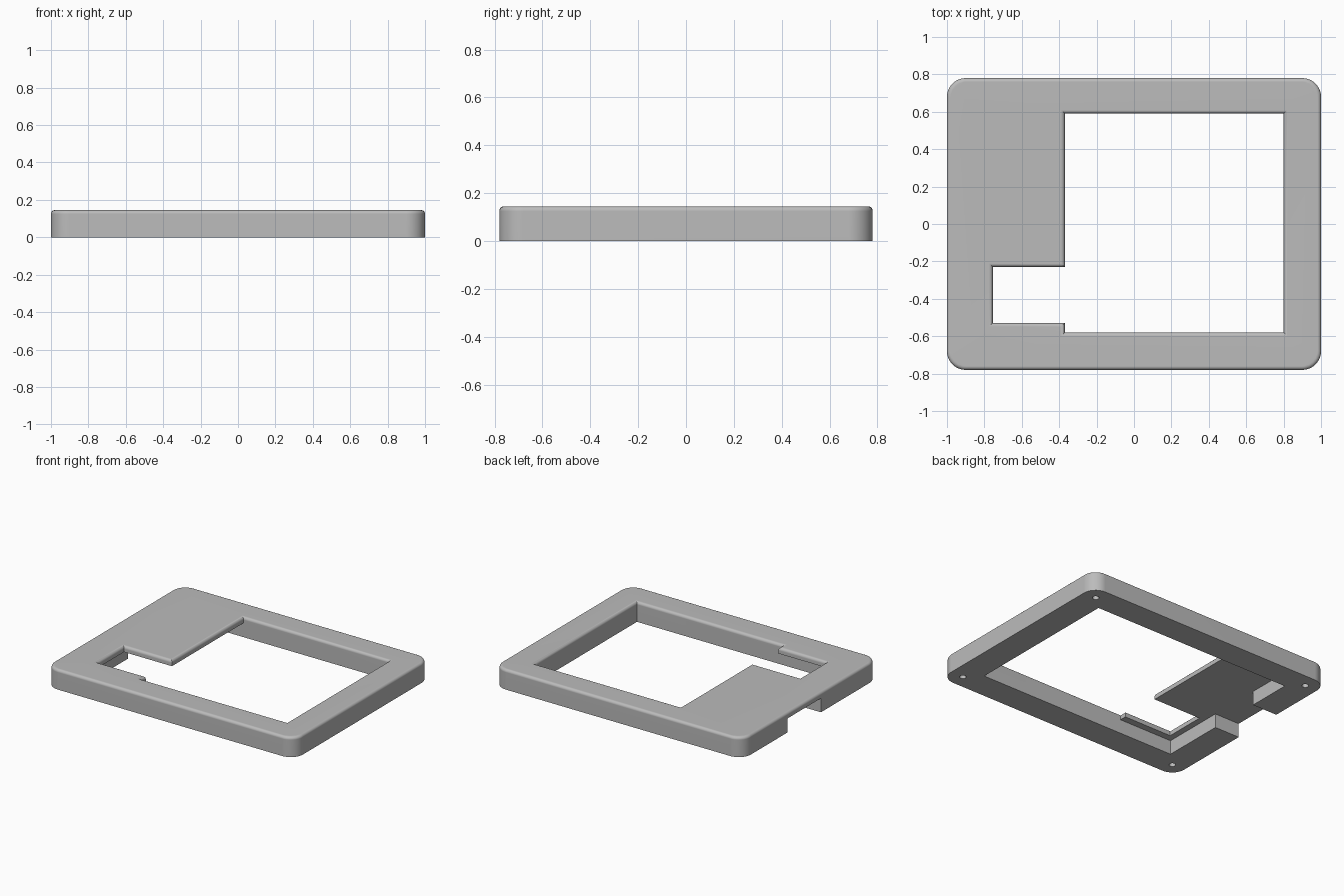
import bpy
import bmesh
from math import cos, sin, pi
from mathutils import Vector

HEIGHT, ROUND, ROOF = 0.145, 0.02, 0.102   # total height, rim rounding, underside of thin deck

cube = bpy.data.objects.get("Cube")
if cube:
    bpy.data.objects.remove(cube, do_unlink=True)

grey = bpy.data.materials.new("light grey plastic")
grey.use_nodes = True
grey.diffuse_color = (0.5, 0.5, 0.5, 1)
grey.node_tree.nodes["Principled BSDF"].inputs["Base Color"].default_value = (0.5, 0.5, 0.5, 1)


def make_object(name, bm):
    bmesh.ops.recalc_face_normals(bm, faces=bm.faces)
    mesh = bpy.data.meshes.new(name)
    bm.to_mesh(mesh)
    bm.free()
    mesh.materials.append(grey)
    ob = bpy.data.objects.new(name, mesh)
    bpy.context.collection.objects.link(ob)
    return ob


def rounded_outline(hx, hy, r, steps=10):
    pts = []
    for k, (sx, sy) in enumerate(((1, 1), (-1, 1), (-1, -1), (1, -1))):
        for i in range(steps + 1):
            a = (k + i / steps) * pi / 2
            pts.append(Vector((sx * (hx - r) + r * cos(a), sy * (hy - r) + r * sin(a))))
    return pts


def inset(pts, d):
    """Shift a counter-clockwise outline inward by d with mitred corners."""
    out = []
    for i, p in enumerate(pts):
        a = (p - pts[i - 1]).normalized()
        b = (pts[(i + 1) % len(pts)] - p).normalized()
        na, nb = Vector((-a.y, a.x)), Vector((-b.y, b.x))
        out.append(p + (na + nb) * d / (1 + na.dot(nb)))
    return out


def wall(bm, pts, side):
    """Raise an outline into a wall with a rounded top; return its bottom and top rings."""
    layers = [(0, 0)]
    for i in range(6):
        a = i / 5 * pi / 2
        layers.append((ROUND * (1 - cos(a)), HEIGHT - ROUND + ROUND * sin(a)))
    rings = [[bm.verts.new((p.x, p.y, z)) for p in inset(pts, side * d)] for d, z in layers]
    n = len(pts)
    for low, high in zip(rings, rings[1:]):
        for i in range(n):
            j = (i + 1) % n
            bm.faces.new((low[i], low[j], high[j], high[i]))
    return rings[0], rings[-1]


def box(name, x0, x1, y0, y1, z0, z1):
    bm = bmesh.new()
    bmesh.ops.create_cube(bm, size=1)
    for v in bm.verts:
        v.co = ((x0 + x1) / 2 + v.co.x * (x1 - x0),
                (y0 + y1) / 2 + v.co.y * (y1 - y0),
                (z0 + z1) / 2 + v.co.z * (z1 - z0))
    return make_object(name, bm)


def screw_hole(x, y):
    bm = bmesh.new()
    bmesh.ops.create_cone(bm, cap_ends=True, segments=24, radius1=0.022, radius2=0.022, depth=0.2)
    bmesh.ops.translate(bm, verts=bm.verts, vec=(x, y, 0))
    return make_object("screw_hole_cutter", bm)


# Frame with rounded corners and a stepped window, counter-clockwise
window = [Vector(p) for p in ((0.8, 0.59), (-0.37, 0.59), (-0.37, -0.23), (-0.755, -0.23),
                              (-0.755, -0.53), (-0.37, -0.53), (-0.37, -0.58), (0.8, -0.58))]
bm = bmesh.new()
outer = wall(bm, rounded_outline(1, 0.78, 0.1), 1)
inner = wall(bm, window, -1)
for ring_a, ring_b in zip(outer, inner):
    edges = [bm.edges.get((r[i - 1], r[i])) for r in (ring_a, ring_b) for i in range(len(r))]
    bmesh.ops.triangle_fill(bm, edges=edges, use_beauty=True)
frame = make_object("frame", bm)

# Recess below the thin deck, cable gap in the side wall, and screw holes
cutters = [box("recess_cutter", -0.8, -0.2, -0.58, 0.59, -0.1, ROOF),
           box("cable_gap_cutter", -1.1, -0.7, -0.12, 0.265, -0.1, ROOF)]
cutters += [screw_hole(sx * 0.9, sy * 0.68) for sx in (-1, 1) for sy in (-1, 1)]

bpy.ops.object.select_all(action='DESELECT')
bpy.context.view_layer.objects.active = frame
frame.select_set(True)
for cutter in cutters:
    cutter.hide_render = True
    mod = frame.modifiers.new("cut", 'BOOLEAN')
    mod.operation, mod.solver, mod.object = 'DIFFERENCE', 'EXACT', cutter
    bpy.ops.object.modifier_apply(modifier=mod.name)
    bpy.data.objects.remove(cutter, do_unlink=True)

# Smooth rounded rims, flat faces kept flat
bpy.ops.object.shade_smooth_by_angle()
weighted = frame.modifiers.new("weighted normals", 'WEIGHTED_NORMAL')
weighted.keep_sharp = True
